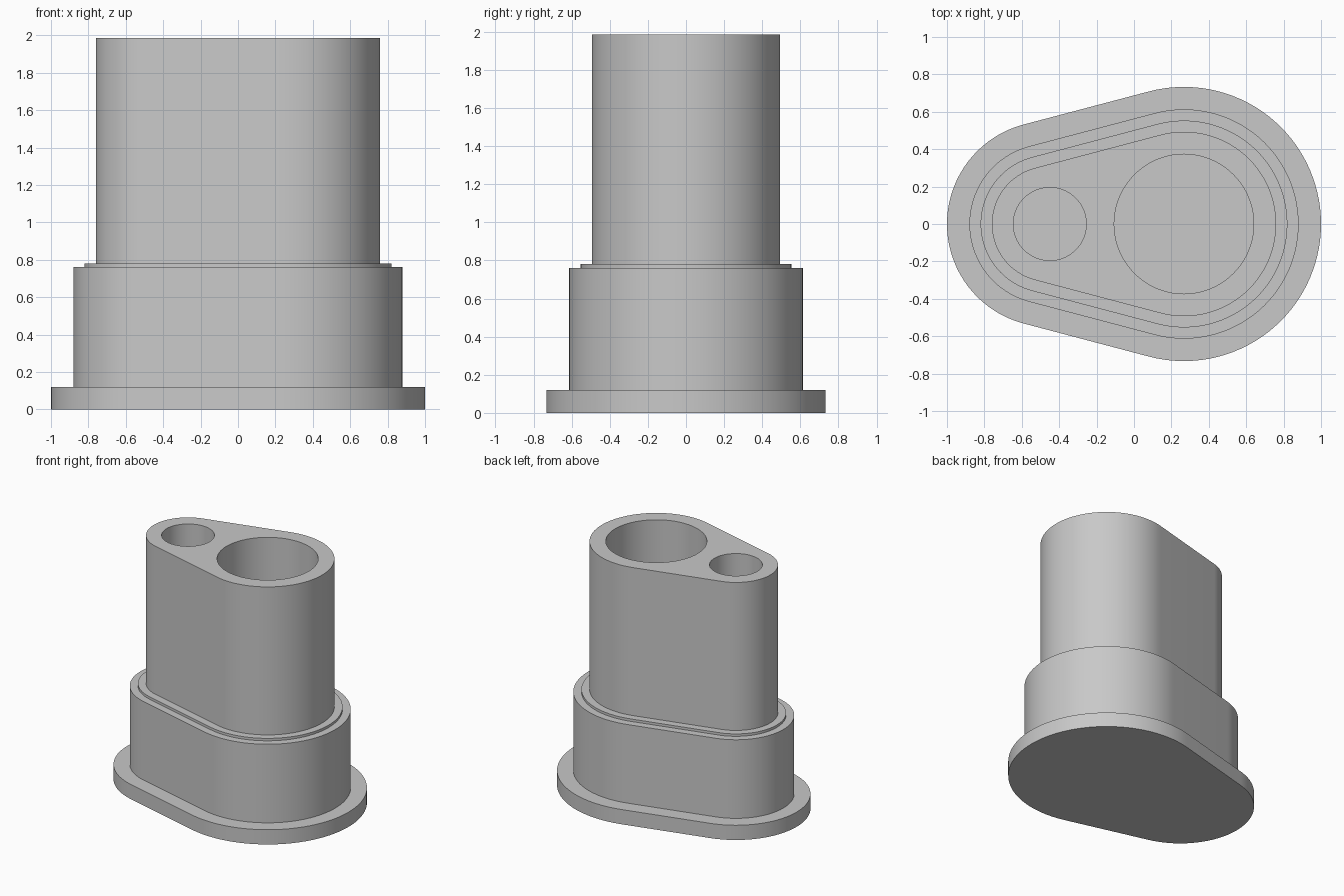
import bpy
import bmesh
from math import acos, cos, sin, pi, radians

if "Cube" in bpy.data.objects:
    bpy.data.objects.remove(bpy.data.objects["Cube"])

grey = bpy.data.materials.new("plain grey")
grey.use_nodes = True
colour = (0.58, 0.58, 0.58, 1)
grey.diffuse_color = colour
grey.node_tree.nodes["Principled BSDF"].inputs["Base Color"].default_value = colour

# Centres of the large and small bores, and the flange radii around them
BIG_X, SMALL_X = 0.267, -0.45
BIG_R, SMALL_R = 0.733, 0.55
TANGENT = acos((SMALL_R - BIG_R) / (BIG_X - SMALL_X))


def arc(x, r, start, end, steps):
    angles = [start + (end - start) * i / steps for i in range(steps + 1)]
    return [(x + r * cos(a), r * sin(a)) for a in angles]


def egg(inset):
    """Two arcs joined by straight tangents, counter-clockwise."""
    return (arc(BIG_X, BIG_R - inset, -TANGENT, TANGENT, 64)
            + arc(SMALL_X, SMALL_R - inset, TANGENT, 2 * pi - TANGENT, 48))


def circle(x, r):
    return arc(x, r, 0, 2 * pi, 80)[:-1]


def ring(bm, points, z):
    return [bm.verts.new((x, y, z)) for x, y in points]


def wall(bm, low, high):
    for i in range(len(low)):
        j = (i + 1) % len(low)
        bm.faces.new((low[i], low[j], high[j], high[i]))


def tier(name, outline, openings, z0, z1, bottom=False, bore_floor=None):
    """Outer wall with a flat top that is open where the openings are."""
    bm = bmesh.new()
    low, high = ring(bm, outline, z0), ring(bm, outline, z1)
    wall(bm, low, high)
    if bottom:
        bm.faces.new(low[::-1])
    rims = [high]
    for points in openings:
        rim = ring(bm, points, z1)
        rims.append(rim)
        if bore_floor is not None:
            base = ring(bm, points, bore_floor)
            wall(bm, base[::-1], rim[::-1])
            bm.faces.new(base)
    edges = []
    for rim in rims:
        for i, v in enumerate(rim):
            w = rim[(i + 1) % len(rim)]
            edges.append(bm.edges.get((v, w)) or bm.edges.new((v, w)))
    bmesh.ops.triangle_fill(bm, edges=edges, use_beauty=True, normal=(0, 0, 1))
    # Keep every top face pointing up
    bm.normal_update()
    for f in bm.faces:
        if f.normal.z < -0.5 and all(abs(v.co.z - z1) < 1e-5 for v in f.verts):
            f.normal_flip()
    mesh = bpy.data.meshes.new(name)
    bm.to_mesh(mesh)
    bm.free()
    mesh.materials.append(grey)
    obj = bpy.data.objects.new(name, mesh)
    bpy.context.collection.objects.link(obj)
    bpy.ops.object.select_all(action="DESELECT")
    obj.select_set(True)
    bpy.context.view_layer.objects.active = obj
    bpy.ops.object.shade_smooth_by_angle(angle=radians(30))


flange, body, collar, column = egg(0), egg(0.12), egg(0.18), egg(0.24)
bores = [circle(BIG_X, 0.373), circle(SMALL_X, 0.195)]

# Stacked tiers, from the base up
tier("base_flange", flange, [body], 0, 0.12, bottom=True)
tier("lower_body", body, [collar], 0.12, 0.76)
tier("collar_step", collar, [column], 0.76, 0.78)
tier("bored_column", column, bores, 0.78, 1.985, bore_floor=0.12)
